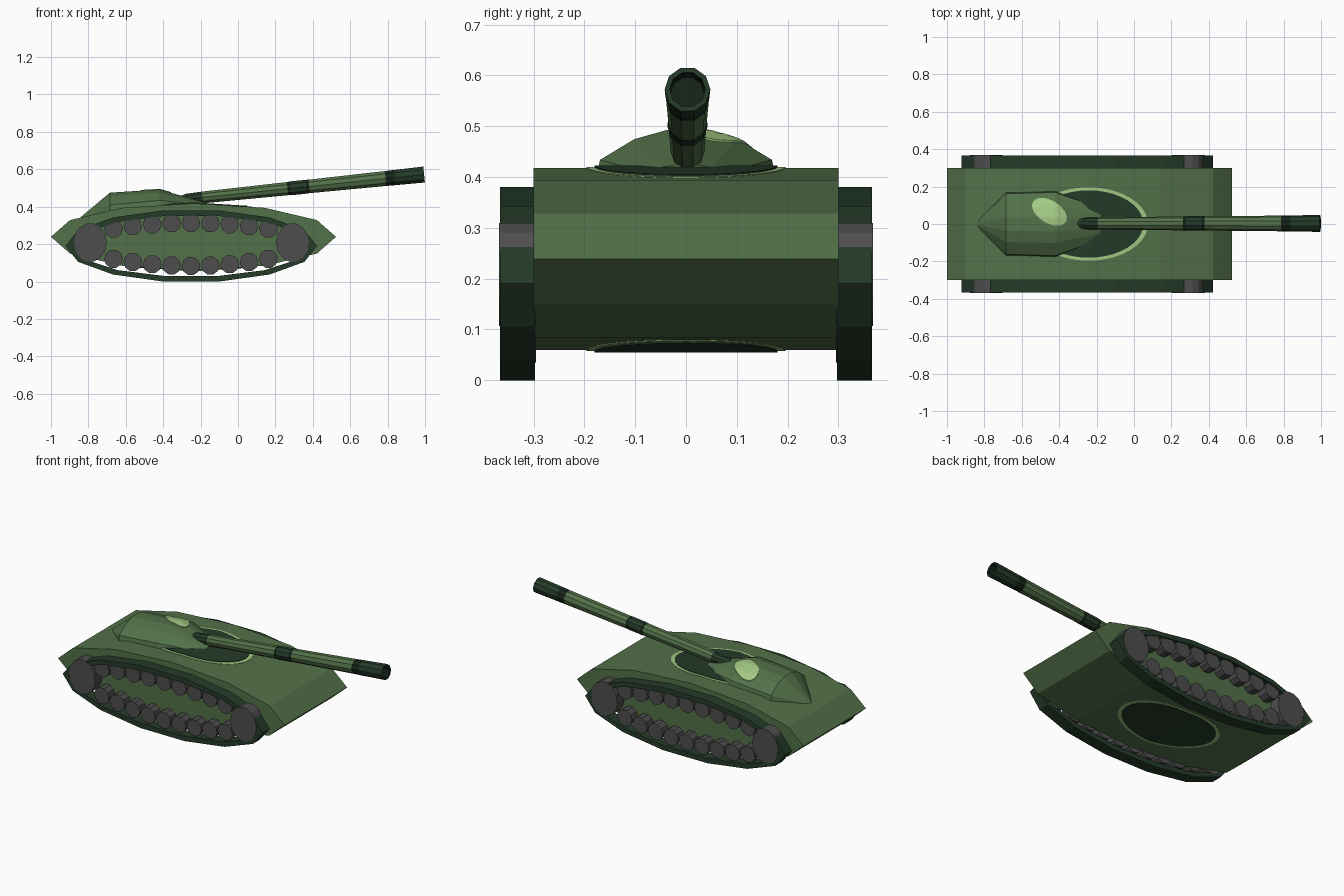
import bpy, bmesh, math
from mathutils import Vector, Matrix
from mathutils.bvhtree import BVHTree

if "Cube" in bpy.data.objects:
    bpy.data.objects.remove(bpy.data.objects["Cube"])


def material(name, rgb):
    m = bpy.data.materials.new(name)
    m.diffuse_color = (*rgb, 1)
    m.use_nodes = True
    m.node_tree.nodes["Principled BSDF"].inputs["Base Color"].default_value = m.diffuse_color
    return m


GREEN = material("army green", (0.085, 0.165, 0.066))
DARK = material("dark green", (0.018, 0.043, 0.022))
BLACK = material("black green", (0.008, 0.018, 0.010))
LIGHT = material("light green", (0.36, 0.58, 0.23))
GREY = material("wheel grey", (0.075, 0.075, 0.077))


def finish(name, bm, *mats):
    bmesh.ops.recalc_face_normals(bm, faces=bm.faces[:])
    me = bpy.data.meshes.new(name)
    bm.to_mesh(me)
    bm.free()
    for m in mats:
        me.materials.append(m)
    ob = bpy.data.objects.new(name, me)
    bpy.context.collection.objects.link(ob)
    return ob


def ellipse(cx, cz, rx, rz, n):
    return [(cx + rx * math.cos(2 * math.pi * i / n), cz + rz * math.sin(2 * math.pi * i / n))
            for i in range(n)]


def skin(bm, loops, closed=False):
    """Join equal-length loops of vertices with quads."""
    pairs = list(zip(loops, loops[1:] + loops[:1])) if closed else list(zip(loops, loops[1:]))
    rows = []
    for a, b in pairs:
        n = len(a)
        rows.append([bm.faces.new((a[i], a[(i + 1) % n], b[(i + 1) % n], b[i])) for i in range(n)])
    return rows


def prism(name, pts, y0, y1, mat):
    bm = bmesh.new()
    a, b = [[bm.verts.new((x, y, z)) for x, z in pts] for y in (y0, y1)]
    skin(bm, [a, b])
    bm.faces.new(a)
    bm.faces.new(b)
    return finish(name, bm, mat)


# Hull: stretched twelve-sided profile across the width
HX, HZ, HRX, HRZ = -0.238, 0.239, 0.762, 0.179
hull_pts = ellipse(HX, HZ, HRX, HRZ, 12)
prism("hull", hull_pts, -0.3, 0.3, GREEN)


def hull_height(x):
    """Half height of the hull at x."""
    for (xa, za), (xb, zb) in zip(hull_pts[:6], hull_pts[1:7]):
        if xb <= x <= xa:
            return za + (zb - za) * (x - xa) / (xb - xa) - HZ
    return 0


# Turret ring plates lying on the roof and the belly
def ring_plate(name, rx, ry, lift, side, mat):
    bm = bmesh.new()
    bm.faces.new([bm.verts.new((x, y, 0)) for x, y in ellipse(HX - 0.005, 0, rx, ry, 40)])
    for cut in (HX, hull_pts[2][0], hull_pts[4][0]):
        bmesh.ops.bisect_plane(bm, geom=bm.verts[:] + bm.edges[:] + bm.faces[:],
                               plane_co=(cut, 0, 0), plane_no=(1, 0, 0))
    base = bm.faces[:]
    ext = bmesh.ops.extrude_face_region(bm, geom=base)
    top = {v for v in ext["geom"] if isinstance(v, bmesh.types.BMVert)}
    for v in bm.verts:
        v.co.z = HZ + side * (hull_height(v.co.x) + (lift if v in top else -0.002))
    finish(name, bm, mat)


for label, side in (("roof", 1), ("belly", -1)):
    ring_plate(label + "_ring_rim", 0.318, 0.196, 0.002, side, LIGHT)
    ring_plate(label + "_ring", 0.293, 0.18, 0.005, side, DARK)

# Tracks and wheels, both sides
for label, s in (("near", -1), ("far", 1)):
    bm = bmesh.new()
    y0, y1 = s * 0.297, s * 0.366
    loops = []
    for rx, rz, y in ((0.672, 0.195, y0), (0.672, 0.195, y1), (0.632, 0.165, y1), (0.632, 0.165, y0)):
        loops.append([bm.verts.new((x, y, z)) for x, z in ellipse(-0.25, 0.19, rx, rz, 14)])
    skin(bm, loops, closed=True)
    finish(label + "_track", bm, DARK)
    for end, x in (("rear", -0.79), ("front", 0.292)):
        prism(f"{label}_{end}_drive_wheel", ellipse(x, 0.208, 0.088, 0.104, 14), s * 0.295, s * 0.368, GREY)
    for i in range(9):
        e = ((i - 4) / 4) ** 2
        x = -0.666 + 0.1036 * i
        for row, z in (("upper", 0.313 - 0.03 * e), ("lower", 0.083 + 0.038 * e)):
            prism(f"{label}_{row}_wheel_{i + 1}", ellipse(x, z, 0.05, 0.05, 10), s * 0.295, s * 0.358, GREY)

# Turret: low lofted dome with pointed rear and sloping nose
bm = bmesh.new()
half = [(1, 0.0), (0.95, 0.4), (0.57, 0.82), (0.22, 1.0)]
arc = half + [(-y, h) for y, h in reversed(half)]
loops = []
# x, half width, side height, top height
for x, w, zs, zt in ((-0.84, 0.012, 0.33, 0.345), (-0.685, 0.17, 0.365, 0.475),
                     (-0.42, 0.178, 0.395, 0.492), (-0.18, 0.085, 0.40, 0.424)):
    pts = [(w * y, zs + (zt - zs) * h) for y, h in arc] + [(-w, 0.3), (w, 0.3)]
    loops.append([bm.verts.new((x, y, z)) for y, z in pts])
skin(bm, loops)
bm.faces.new(loops[0])
bm.faces.new(loops[-1])
tree = BVHTree.FromBMesh(bm)
finish("turret", bm, GREEN)

# Hatch: thin oval draped over the turret roof
bm = bmesh.new()
rings = []
turn = Matrix.Rotation(math.radians(-32), 2)
for k, lift in ((0.01, 0.004), (0.25, 0.004), (0.5, 0.004), (0.75, 0.004), (1, 0.004), (1, -0.003)):
    ring = []
    for u, v in ellipse(0, 0, 0.103 * k, 0.06 * k, 28):
        x, y = turn @ Vector((u, v)) + Vector((-0.452, 0.065))
        hit = tree.ray_cast(Vector((x, y, 1)), Vector((0, 0, -1)))[0]
        ring.append(bm.verts.new((x, y, hit.z + lift)))
    rings.append(ring)
skin(bm, rings)
bm.faces.new(rings[0])
finish("hatch", bm, LIGHT)

# Gun barrel: lathed along a rising axis, with bands and a hollow muzzle
start, end = Vector((-0.32, 0.003, 0.436)), Vector((0.995, 0.003, 0.572))
axis = (end - start).normalized()
rot = axis.to_track_quat('Z', 'Y')
# x position, radius, material of the section that follows
profile = [(-0.32, 0.012, 1), (-0.28, 0.03, 1), (-0.19, 0.033, 0), (0.265, 0.037, 2),
           (0.28, 0.039, 1), (0.365, 0.039, 2), (0.38, 0.038, 0), (0.79, 0.042, 2),
           (0.84, 0.043, 1), (0.995, 0.045, 1), (0.995, 0.035, 2), (0.92, 0.033, 2)]
bm = bmesh.new()
loops = []
for x, r, _ in profile:
    c = start + axis * ((x - start.x) / axis.x)
    loops.append([bm.verts.new(c + rot @ Vector((u, v, 0))) for u, v in ellipse(0, 0, r, r, 10)])
for row, (_, _, mi) in zip(skin(bm, loops), profile):
    for f in row:
        f.material_index = mi
bm.faces.new(loops[0]).material_index = 1
bm.faces.new(loops[-1]).material_index = 2
finish("gun_barrel", bm, GREEN, DARK, BLACK)
